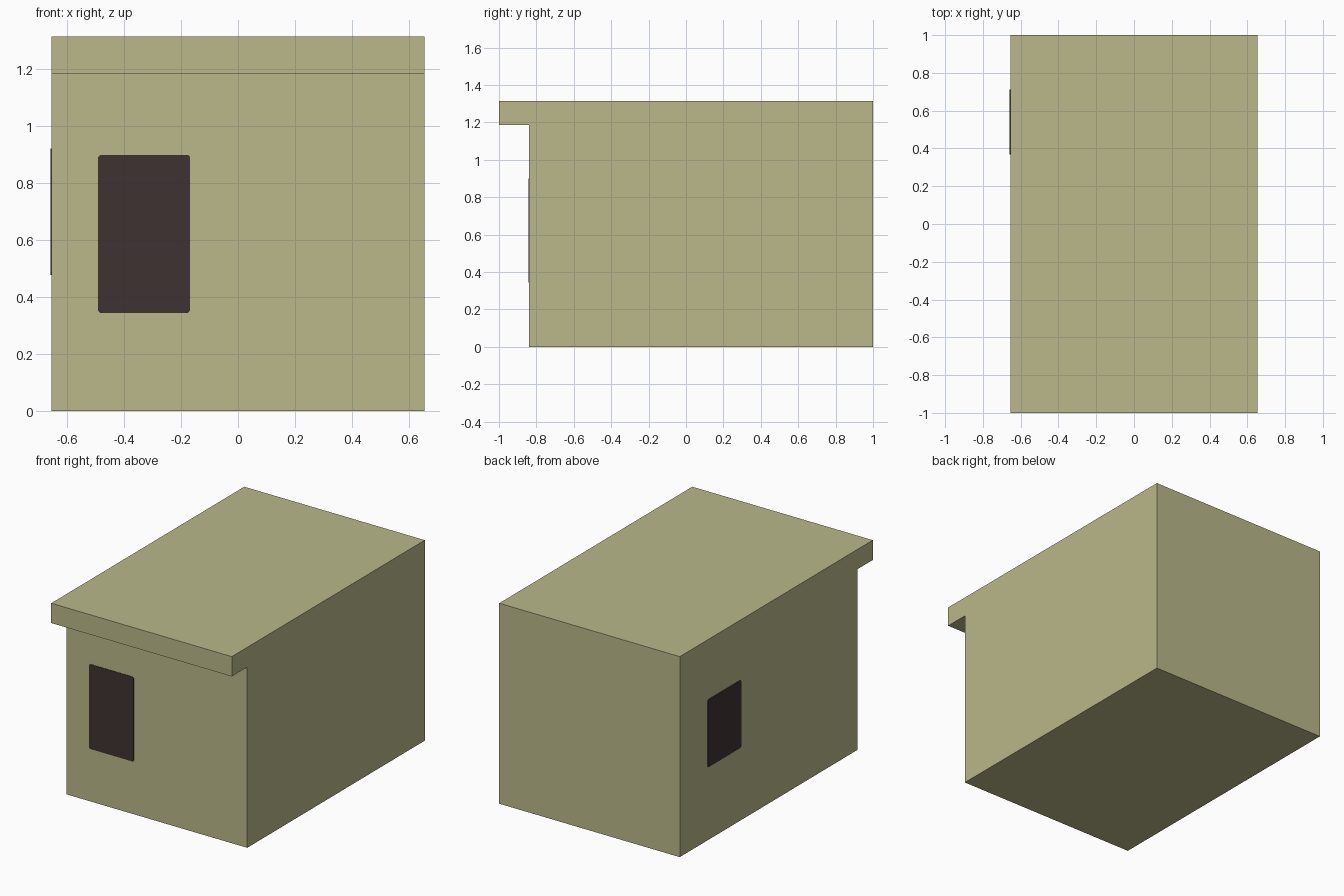
import bpy, bmesh
from mathutils import Vector

if "Cube" in bpy.data.objects:
    bpy.data.objects.remove(bpy.data.objects["Cube"])

HALF_W, HEIGHT = 0.655, 1.315
FRONT_Y, EAVE_Z = -0.84, 1.185


def material(name, rgb):
    m = bpy.data.materials.new(name)
    m.diffuse_color = (*rgb, 1)
    m.use_nodes = True
    m.node_tree.nodes["Principled BSDF"].inputs["Base Color"].default_value = m.diffuse_color
    return m


def extruded(name, outline, depth, mat):
    """Solid made by sweeping a closed 3D outline along a depth vector."""
    bm = bmesh.new()
    face = bm.faces.new([bm.verts.new(p) for p in outline])
    geom = bmesh.ops.extrude_face_region(bm, geom=[face])["geom"]
    moved = [g for g in geom if isinstance(g, bmesh.types.BMVert)]
    bmesh.ops.translate(bm, verts=moved, vec=Vector(depth))
    bmesh.ops.recalc_face_normals(bm, faces=bm.faces[:])
    mesh = bpy.data.meshes.new(name)
    bm.to_mesh(mesh)
    bm.free()
    mesh.materials.append(mat)
    ob = bpy.data.objects.new(name, mesh)
    bpy.context.collection.objects.link(ob)
    return ob


def clipped_rect(u0, u1, v0, v1, c=0.008):
    """Rectangle with tiny clipped corners."""
    return [(u0 + c, v0), (u1 - c, v0), (u1, v0 + c), (u1, v1 - c),
            (u1 - c, v1), (u0 + c, v1), (u0, v1 - c), (u0, v0 + c)]


olive = material("olive wall", (0.491, 0.479, 0.254))
dark = material("dark window", (0.051, 0.032, 0.032))

# House body with front roof overhang, as one side profile
profile = [(FRONT_Y, 0), (1, 0), (1, HEIGHT), (-1, HEIGHT),
           (-1, EAVE_Z), (FRONT_Y, EAVE_Z)]
extruded("house_body", [(-HALF_W, y, z) for y, z in profile],
         (2 * HALF_W, 0, 0), olive)

# Front window plate
T = 0.003
extruded("front_window",
         [(x, FRONT_Y - T, z) for x, z in clipped_rect(-0.492, -0.168, 0.345, 0.90)],
         (0, 2 * T, 0), dark)

# Left side window plate
extruded("left_window",
         [(-HALF_W - T, y, z) for y, z in clipped_rect(0.367, 0.711, 0.478, 0.922)],
         (2 * T, 0, 0), dark)
